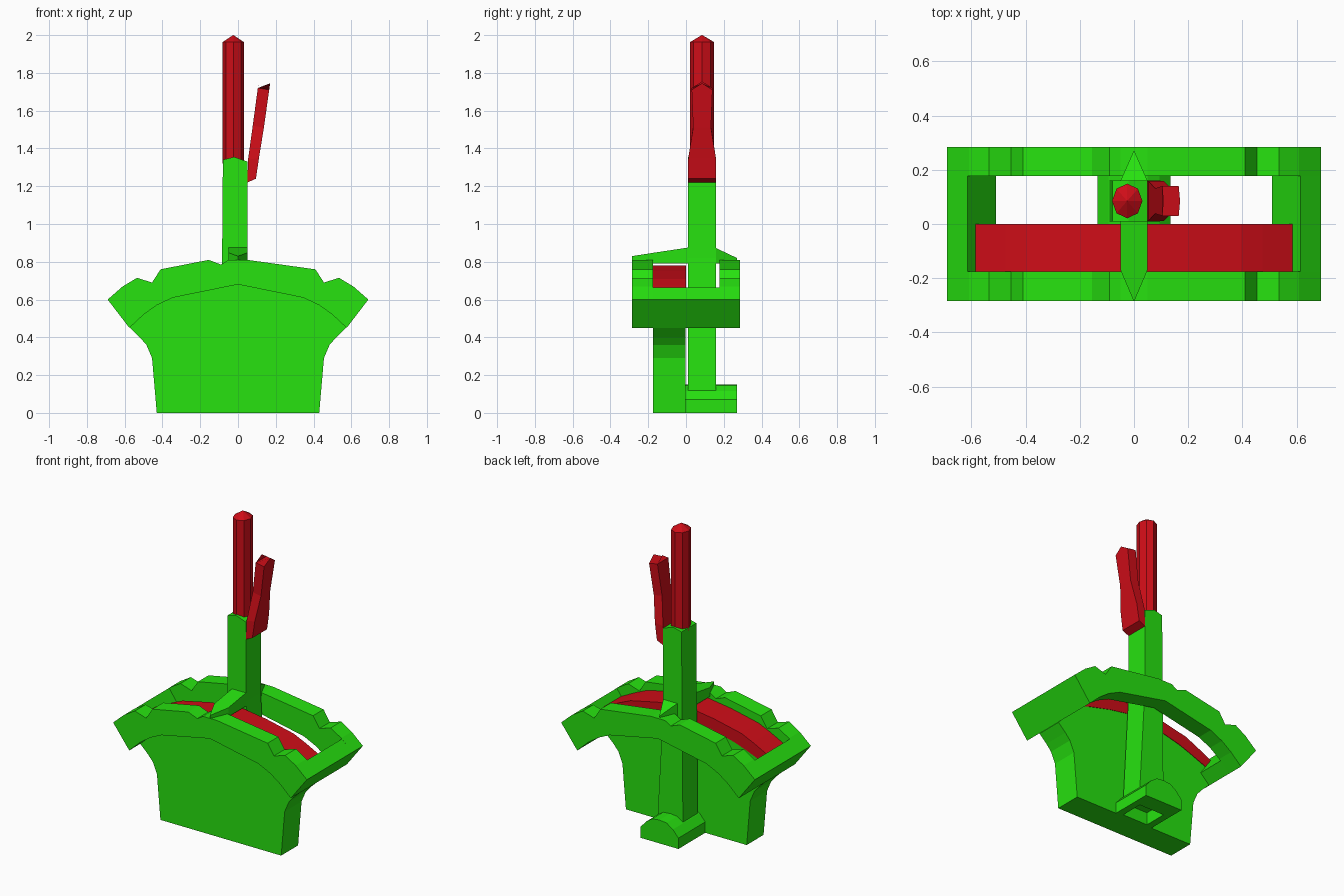
import bpy, bmesh
from math import cos, sin, pi

if "Cube" in bpy.data.objects:
    bpy.data.objects.remove(bpy.data.objects["Cube"])


def material(name, color):
    m = bpy.data.materials.new(name)
    m.diffuse_color = color
    m.use_nodes = True
    m.node_tree.nodes["Principled BSDF"].inputs["Base Color"].default_value = m.diffuse_color
    return m


GREEN = material("green_paint", (0.02, 0.76, 0.005, 1))
RED = material("red_paint", (0.62, 0.004, 0.009, 1))


def finish(bm, name, mat):
    bmesh.ops.recalc_face_normals(bm, faces=bm.faces)
    me = bpy.data.meshes.new(name)
    bm.to_mesh(me)
    bm.free()
    me.materials.append(mat)
    ob = bpy.data.objects.new(name, me)
    bpy.context.collection.objects.link(ob)
    return ob


def loft(name, rings, mat):
    """Skin equal-length rings of points and cap both ends."""
    bm = bmesh.new()
    rows = [[bm.verts.new(p) for p in r] for r in rings]
    n = len(rows[0])
    for a, b in zip(rows, rows[1:]):
        for i in range(n):
            j = (i + 1) % n
            bm.faces.new((a[i], a[j], b[j], b[i]))
    bm.faces.new(rows[0])
    bm.faces.new(rows[-1][::-1])
    return finish(bm, name, mat)


def slab(name, profile, y0, y1, mat=GREEN):
    """Extrude an x-z profile along y."""
    return loft(name, [[(x, y, z) for x, z in profile] for y in (y0, y1)], mat)


def mirror(half):
    """Complete a right-half outline that runs from one centre to the other."""
    return half + [(-x, z) for x, z in reversed(half) if x]


# backing plate below the arc
band_low = [(0.545, 0.565), (0.43, 0.61), (0.345, 0.64), (0.18, 0.68), (0, 0.71)]
side = [(0.43, 0), (0.455, 0.29), (0.485, 0.36), (0.52, 0.40), (0.572, 0.45)]
slab("backing_plate", mirror(side + band_low), -0.175, -0.003)

# red arc on top of the plate
band_top = [(0, 0.78), (0.2, 0.752), (0.395, 0.71), (0.475, 0.675), (0.585, 0.62)]
right = band_top + band_low
slab("arc_band", mirror(right), -0.175, 0, RED)

# notched front and back rails
under = [(0, 0.68), (0.345, 0.61), (0.43, 0.57), (0.50, 0.52), (0.575, 0.45)]
rim_right = [(0.69, 0.60), (0.61, 0.67), (0.535, 0.715), (0.455, 0.69), (0.41, 0.76)]
rim_mid = [(0.05, 0.81), (-0.05, 0.81), (-0.09, 0.785), (-0.155, 0.81)]
rim_left = [(-x, z) for x, z in reversed(rim_right)]
rail = under + rim_right + rim_mid + rim_left + [(-x, z) for x, z in under[:0:-1]]
slab("front_rail", rail, -0.285, -0.175)
slab("back_rail", rail, 0.178, 0.285)

# end blocks joining the rails
for s, label in ((-1, "left"), (1, "right")):
    end = [(0.69, 0.60), (0.575, 0.45), (0.51, 0.512), (0.615, 0.665)]
    slab(label + "_end_block", [(s * x, z) for x, z in end], -0.175, 0.178)

# pivot bracket with a pocket underneath
hump = [(0, 0.15), (0.05, 0.145), (0.095, 0.115), (0.135, 0.07), (0.135, 0)]
bracket = slab("pivot_bracket", mirror(hump), -0.003, 0.27)
cutter = slab("pocket_cutter", [(-0.09, -0.1), (0.09, -0.1), (0.09, 0.08), (-0.09, 0.08)], 0.01, 0.16)
cutter.hide_render = True
cutter.hide_viewport = True
cut = bracket.modifiers.new("pocket", 'BOOLEAN')
cut.operation = 'DIFFERENCE'
cut.object = cutter

# lever arm
arm = [(-0.09, 0.11), (0.09, 0.11), (0.05, 0.82), (0.05, 1.33), (-0.02, 1.355), (-0.08, 1.34)]
slab("lever_arm", arm, 0.01, 0.16)

# pointer bar across the rails, tapering to both tips
stations = [(-0.285, 0.001, 0.83), (-0.17, 0.05, 0.848), (0.01, 0.05, 0.875),
            (0.16, 0.05, 0.872), (0.27, 0.001, 0.82)]
loft("pointer_bar", [[(-w, y, 0.79), (w, y, 0.79), (w, y, z), (-w, y, z)]
                     for y, w, z in stations], GREEN)

# eight-sided hand grip with pointed end
loft("hand_grip", [[(-0.025 + 0.056 * s * cos(i * pi / 4), 0.085 + 0.064 * s * sin(i * pi / 4), z)
                    for i in range(8)]
                   for s, z in ((1, 1.32), (1, 1.963), (0.02, 2.0))], RED)

# release trigger: inner x, inner z, outer x, outer z, half width
steps = [(0.05, 1.22, 0.095, 1.24, 0.075), (0.053, 1.34, 0.111, 1.35, 0.073),
         (0.078, 1.52, 0.137, 1.51, 0.047), (0.105, 1.72, 0.165, 1.71, 0.055)]
rings = [[(xi, 0.085 - h, zi), (xo, 0.085 - h, zo), (xo, 0.085, zo),
          (xo, 0.085 + h, zo), (xi, 0.085 + h, zi), (xi, 0.085, zi)]
         for xi, zi, xo, zo, h in steps]
# raise the middle of the tip into a ridge
rings[-1][2] = (0.17, 0.085, 1.745)
rings[-1][5] = (0.11, 0.085, 1.755)
loft("release_trigger", rings, RED)
